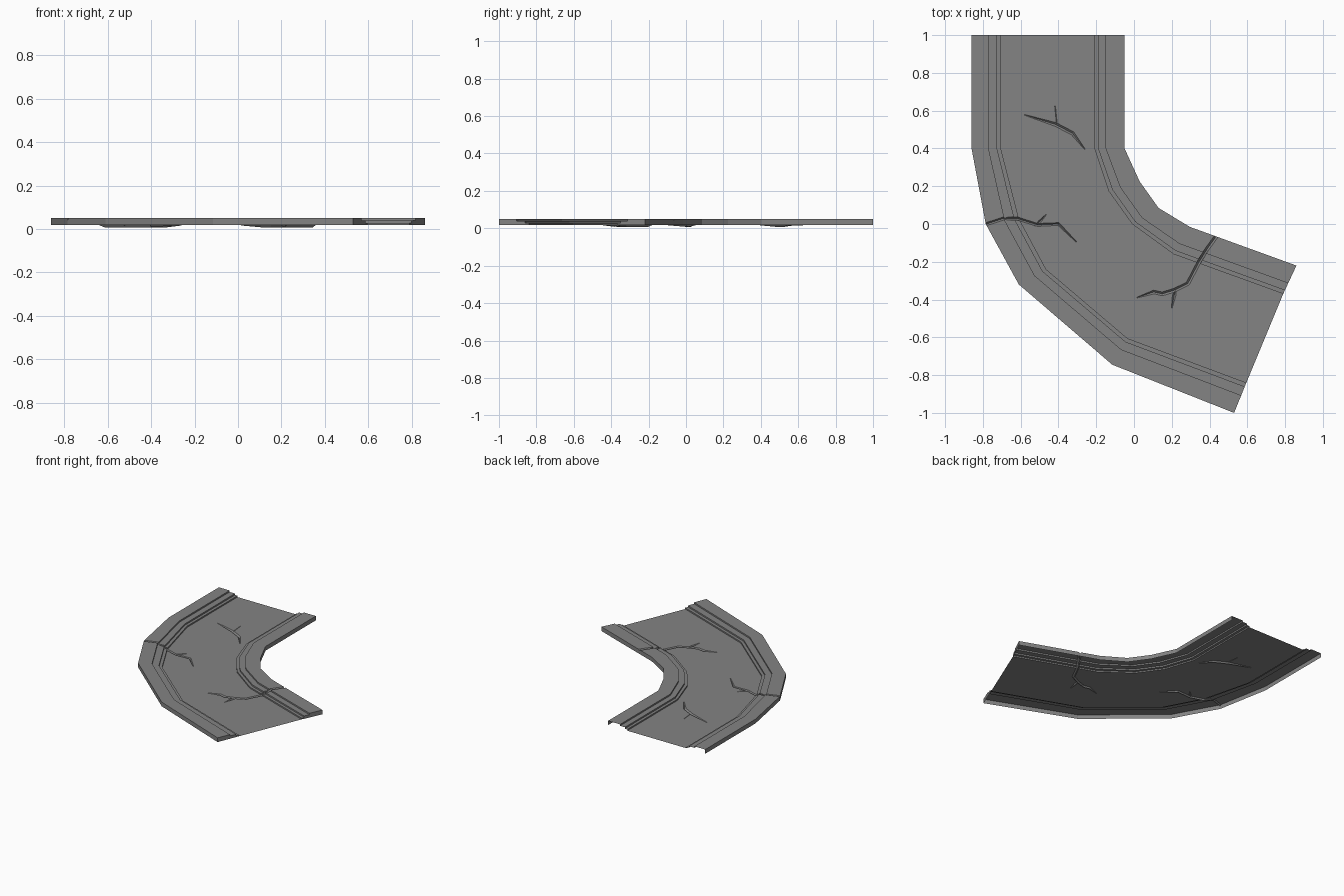
import bpy, bmesh
from mathutils import Vector

cube = bpy.data.objects.get("Cube")
if cube:
    bpy.data.objects.remove(cube, do_unlink=True)

RIM, STEP_HIGH, STEP_LOW, ROAD, FLOOR = 0.05, 0.039, 0.028, 0.018, -0.05

grey = bpy.data.materials.new("asphalt_grey")
grey.use_nodes = True
colour = (0.23, 0.23, 0.23, 1)
grey.diffuse_color = colour
grey.node_tree.nodes["Principled BSDF"].inputs["Base Color"].default_value = colour


def loft(name, sections):
    """Solid skinned through closed sections of equal length."""
    bm = bmesh.new()
    rings = [[bm.verts.new(p) for p in s] for s in sections]
    for a, b in zip(rings, rings[1:]):
        for i in range(len(a)):
            j = (i + 1) % len(a)
            bm.faces.new((a[i], a[j], b[j], b[i]))
    bm.faces.new(rings[0])
    bm.faces.new(rings[-1])
    bmesh.ops.recalc_face_normals(bm, faces=bm.faces)
    mesh = bpy.data.meshes.new(name)
    bm.to_mesh(mesh)
    bm.free()
    mesh.materials.append(grey)
    obj = bpy.data.objects.new(name, mesh)
    bpy.context.scene.collection.objects.link(obj)
    return obj


def kerb(edge, road, fractions):
    """Stepped kerb from the outside edge down to the road."""
    edge, road = Vector(edge), Vector(road)
    a, b = (edge.lerp(road, f) for f in fractions)
    steps = [(edge, FLOOR), (edge, ROAD), (edge, RIM), (a, RIM), (a, STEP_HIGH),
             (b, STEP_HIGH), (b, STEP_LOW), (road, STEP_LOW), (road, ROAD)]
    return [(p.x, p.y, z) for p, z in steps]


# Curved road: outer edge, outer road side, inner road side, inner edge
stations = [
    ((-.86, 1), (-.705, 1), (-.21, 1), (-.05, 1)),
    ((-.86, .4), (-.705, .4), (-.21, .4), (-.05, .4)),
    ((-.785, 0), (-.61, .03), (-.135, .175), (.03, .225)),
    ((-.61, -.32), (-.465, -.24), (-.01, 0), (.13, .085)),
    ((-.115, -.745), (-.035, -.605), (.21, -.16), (.295, -.015)),
    ((.53, -1), (.595, -.84), (.79, -.37), (.86, -.22)),
]
road = loft("curved_road", [
    kerb(o, ro, (.58, .87)) + kerb(i, ri, (.625, .875))[::-1]
    for o, ro, ri, i in stations])


# Cracks: V-shaped grooves along a path of (x, y, surface height)
def crack(name, path, width=0.02, open_start=False):
    pts = [Vector(p) for p in path]
    sections = []
    for i, p in enumerate(pts):
        d = (pts[min(i + 1, len(pts) - 1)] - pts[max(i - 1, 0)]).xy.normalized()
        tip = i == len(pts) - 1 or (i == 0 and not open_start)
        w = 0.002 if tip else width / 2
        depth = 0.002 if tip else (0.018 if p.z == ROAD else 0.01)
        side = Vector((-d.y, d.x, 0)) * w
        up = Vector((0, 0, 0.1))
        sections.append([p + side + up, p + side, p - Vector((0, 0, depth)),
                         p - side, p - side + up])
    cutter = loft(name, sections)
    cutter.hide_render = True
    mod = road.modifiers.new(name, "BOOLEAN")
    mod.operation = "DIFFERENCE"
    mod.solver = "EXACT"
    mod.object = cutter
    return cutter


def on_road(*points):
    return [(x, y, ROAD) for x, y in points]


cutters = [
    crack("back_crack", on_road((-.58, .578), (-.415, .527), (-.325, .48), (-.26, .395))),
    crack("back_crack_branch", on_road((-.408, .525), (-.418, .625)), .016),
    crack("side_crack", [(-.81, -.01, RIM), (-.695, .028, RIM)] + on_road(
        (-.615, .028), (-.51, -.005), (-.4, 0), (-.305, -.095)), .016, True),
    crack("side_crack_branch", on_road((-.525, -.01), (-.5, .012), (-.465, .05)), .014),
    crack("front_crack", [(.45, -.045, RIM), (.385, -.135, RIM)] + on_road(
        (.345, -.2), (.285, -.315), (.215, -.35), (.15, -.37), (.105, -.36),
        (.015, -.39)), .02, True),
    crack("front_crack_branch", on_road((.225, -.335), (.212, -.38), (.2, -.445)), .018),
]

# Bake the grooves, then open the underside and both ends
bpy.context.view_layer.update()
graph = bpy.context.evaluated_depsgraph_get()
mesh = bpy.data.meshes.new_from_object(road.evaluated_get(graph))
road.modifiers.clear()
road.data = mesh
bm = bmesh.new()
bm.from_mesh(mesh)
hidden = [f for f in bm.faces if any(v.co.z < FLOOR / 2 for v in f.verts)]
bmesh.ops.delete(bm, geom=hidden, context="FACES")
bm.to_mesh(mesh)
bm.free()
for c in cutters:
    bpy.data.objects.remove(c, do_unlink=True)
